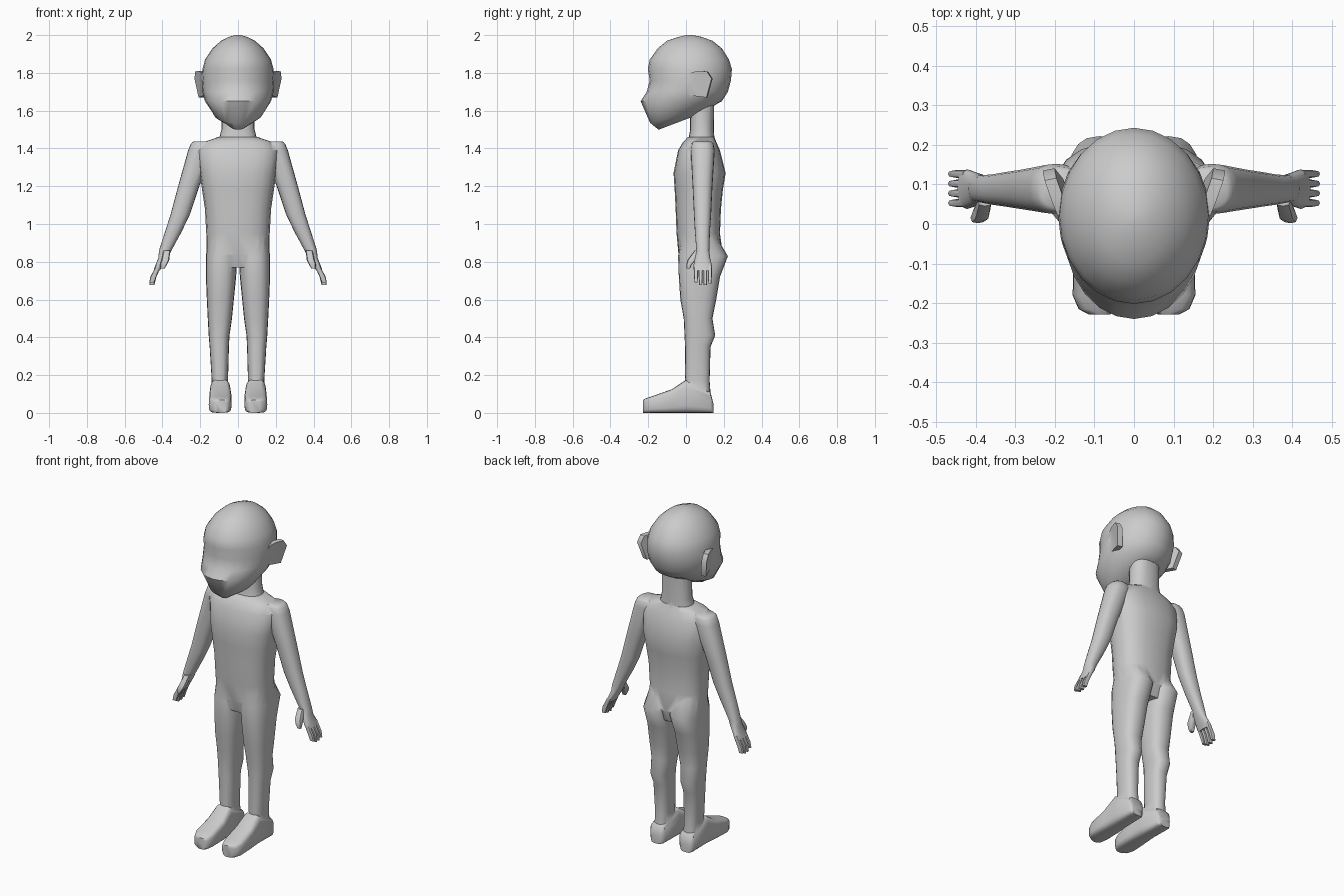
import bpy, bmesh
from math import cos, sin, pi, copysign

parts = []


def finish(name, bm):
    bmesh.ops.recalc_face_normals(bm, faces=bm.faces)
    me = bpy.data.meshes.new(name)
    bm.to_mesh(me)
    bm.free()
    ob = bpy.data.objects.new(name, me)
    bpy.context.collection.objects.link(ob)
    parts.append(ob)
    return ob


def power(v, p):
    return copysign(abs(v) ** p, v)


def loft(name, sections, p=0.85, axis='z', side=1, n=20):
    """Skin sections (t, a0, a1, b0, b1[, slope]); a is x, b is y (or z if axis is y)."""
    bm = bmesh.new()
    rings = []
    for t, a0, a1, b0, b1, *k in sections:
        k = k[0] if k else 0
        ring = []
        for i in range(n):
            w = 2 * pi * i / n
            a = (a0 + a1) / 2 + (a1 - a0) / 2 * power(cos(w), p)
            d = (b1 - b0) / 2 * power(sin(w), p)
            b = (b0 + b1) / 2 + d
            co = (a * side, b, t + k * d) if axis == 'z' else (a * side, t, b)
            ring.append(bm.verts.new(co))
        rings.append(ring)
    for r, q in zip(rings, rings[1:]):
        for i in range(n):
            j = (i + 1) % n
            bm.faces.new((r[i], r[j], q[j], q[i]))
    bm.faces.new(rings[0])
    bm.faces.new(rings[-1])
    return finish(name, bm)


def sym(rows):
    """Expand (z, half width, y0, y1, ...) to a centred section."""
    return [(z, -w, w, *rest) for z, w, *rest in rows]


# Torso
body = loft("body", sym([
    (0.77, 0.155, -0.02, 0.17), (0.84, 0.167, -0.04, 0.195), (0.95, 0.168, -0.05, 0.18),
    (1.08, 0.175, -0.055, 0.185), (1.18, 0.19, -0.06, 0.195), (1.27, 0.203, -0.066, 0.21),
    (1.39, 0.215, -0.042, 0.18), (1.435, 0.18, -0.015, 0.16), (1.46, 0.105, 0.01, 0.15)]), p=0.8)

# Neck
loft("neck", sym([(1.40, 0.12, 0.0, 0.155), (1.46, 0.098, 0.015, 0.15),
                  (1.50, 0.088, 0.022, 0.148), (1.66, 0.085, 0.022, 0.15)]))

# Head with projecting muzzle and tilted jaw sections
loft("head", sym([
    (1.54, 0.055, -0.145, 0.07, 0.38), (1.575, 0.125, -0.19, 0.125, 0.25),
    (1.65, 0.175, -0.24, 0.19), (1.70, 0.188, -0.208, 0.222), (1.76, 0.192, -0.192, 0.238),
    (1.82, 0.188, -0.202, 0.243), (1.87, 0.175, -0.192, 0.228), (1.93, 0.135, -0.15, 0.19),
    (1.97, 0.09, -0.10, 0.14), (1.99, 0.05, -0.04, 0.085), (2.0, 0.015, 0.0, 0.035)]),
    p=1.0, n=24)

for side, tag in ((1, "left"), (-1, "right")):
    # Leg
    loft(tag + "_leg", [
        (0.95, 0.02, 0.155, -0.02, 0.15), (0.83, 0.004, 0.17, -0.042, 0.222),
        (0.72, 0.010, 0.17, -0.038, 0.18), (0.60, 0.022, 0.165, -0.03, 0.16),
        (0.50, 0.032, 0.16, -0.012, 0.14), (0.41, 0.045, 0.155, -0.008, 0.155),
        (0.35, 0.048, 0.15, -0.005, 0.13), (0.17, 0.053, 0.139, -0.005, 0.125),
        (0.04, 0.05, 0.143, -0.005, 0.135)], p=0.8, side=side)
    # Foot
    loft(tag + "_foot", [
        (0.145, 0.065, 0.13, 0.0, 0.05), (0.13, 0.048, 0.145, 0.0, 0.11),
        (0.0, 0.04, 0.148, 0.0, 0.175), (-0.075, 0.034, 0.153, 0.0, 0.125),
        (-0.18, 0.035, 0.155, 0.0, 0.088), (-0.215, 0.045, 0.14, 0.0, 0.076),
        (-0.228, 0.06, 0.115, 0.0, 0.068)], p=0.5, axis='y', side=side)
    # Arm and palm
    loft(tag + "_arm", [
        (1.437, 0.14, 0.235, 0.04, 0.135), (1.425, 0.13, 0.25, 0.03, 0.145),
        (1.39, 0.13, 0.264, 0.025, 0.152), (1.20, 0.205, 0.317, 0.035, 0.14),
        (1.05, 0.255, 0.357, 0.042, 0.133), (0.96, 0.298, 0.386, 0.047, 0.127),
        (0.86, 0.352, 0.418, 0.055, 0.123), (0.82, 0.372, 0.422, 0.048, 0.128),
        (0.775, 0.402, 0.440, 0.038, 0.138), (0.755, 0.412, 0.446, 0.042, 0.136)], side=side)
    # Fingers
    for i, tip in enumerate((0.69, 0.677, 0.677, 0.685)):
        y = 0.053 + 0.0245 * i
        loft(tag + "_finger", [
            (0.78, 0.405, 0.433, y - 0.010, y + 0.010), (0.72, 0.432, 0.464, y - 0.010, y + 0.010),
            (tip, 0.443, 0.470, y - 0.008, y + 0.008)], p=0.7, side=side, n=8)
    # Thumb
    loft(tag + "_thumb", [
        (0.86, 0.358, 0.395, 0.045, 0.08), (0.81, 0.364, 0.405, 0.008, 0.055),
        (0.785, 0.376, 0.413, 0.002, 0.03), (0.765, 0.388, 0.41, 0.004, 0.022)],
        p=0.7, side=side, n=8)
    # Ear: thin plate flaring outward to the back
    bm = bmesh.new()
    outline = ((0.02, 1.68), (0.02, 1.80), (0.06, 1.81), (0.11, 1.808), (0.135, 1.77), (0.108, 1.67))
    loops = []
    for thick in (0, 0.03):
        loops.append([bm.verts.new((side * (0.188 + 0.36 * (y - 0.02) + 0.12 * (z - 1.76) - thick),
                                    y + thick * 0.2, z)) for y, z in outline])
    for i in range(6):
        j = (i + 1) % 6
        bm.faces.new((loops[0][i], loops[0][j], loops[1][j], loops[1][i]))
    for lp in loops:
        bm.faces.new(lp)
    bmesh.ops.triangulate(bm, faces=bm.faces)
    finish(tag + "_ear", bm)

# Fuse everything into one skin
bpy.context.view_layer.objects.active = body
for ob in parts[1:]:
    mod = body.modifiers.new("fuse", 'BOOLEAN')
    mod.operation = 'UNION'
    mod.solver = 'EXACT'
    mod.object = ob
    bpy.ops.object.modifier_apply(modifier=mod.name)
    bpy.data.objects.remove(ob)

bpy.ops.object.select_all(action='DESELECT')
body.select_set(True)
bpy.ops.object.shade_smooth_by_angle(angle=0.9)
